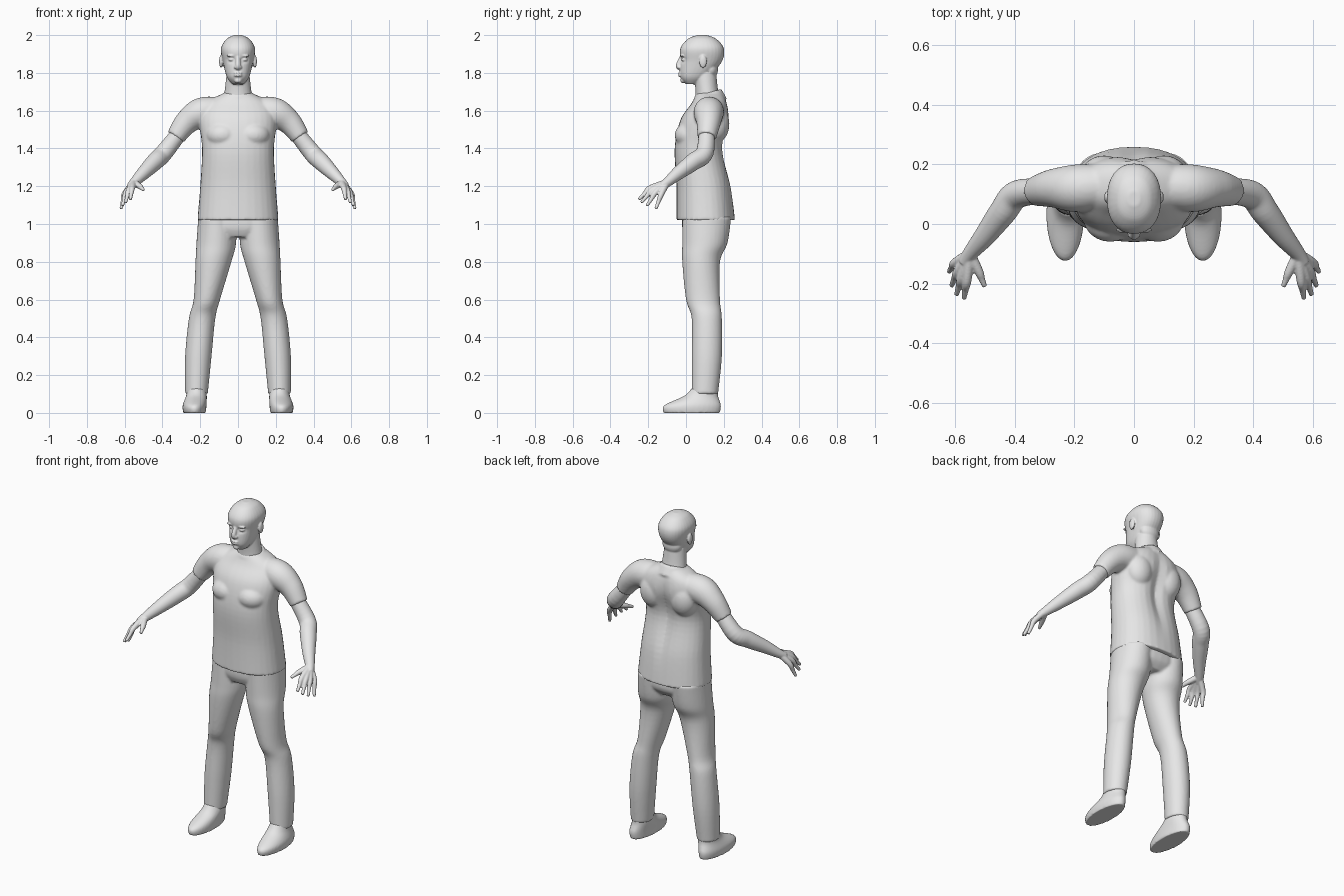
import bpy
import bmesh
import math
from mathutils import Vector, Matrix

default_cube = bpy.data.objects.get("Cube")
if default_cube:
    bpy.data.objects.remove(default_cube, do_unlink=True)

shade = (0.8, 0.8, 0.8, 1)
grey = bpy.data.materials.new("light_grey")
grey.use_nodes = True
grey.diffuse_color = shade
grey.node_tree.nodes["Principled BSDF"].inputs["Base Color"].default_value = shade


def spline(points, steps):
    """Catmull-Rom interpolation through tuples of numbers."""
    points = [Vector(point) for point in points]
    points = [points[0]] + points + [points[-1]]
    result = []
    for before, start, end, after in zip(points, points[1:], points[2:], points[3:]):
        leave, arrive = (end - before) / 2, (after - start) / 2
        for step in range(steps):
            t = step / steps
            ease = t * t * (3 - t - t)
            result.append(start.lerp(end, ease) + leave * t * (1 - t) ** 2 - arrive * t * t * (1 - t))
    return result + [points[-1]]


def loft(bm, sections, level=True, power=2, sides=32, steps=6):
    """Skin rings given as (x, y, z, half width, half depth)."""
    sections = spline(sections, steps)
    centres = [Vector(section[:3]) for section in sections]
    rings = []
    for index, (centre, section) in enumerate(zip(centres, sections)):
        across, along = Vector((1, 0, 0)), Vector((0, 1, 0))
        if not level:
            following = centres[min(index + 1, len(centres) - 1)]
            tangent = (following - centres[max(index - 1, 0)]).normalized()
            across = along.cross(tangent).normalized()
            along = tangent.cross(across)
        ring = []
        for side in range(sides):
            c, s = math.cos(math.tau * side / sides), math.sin(math.tau * side / sides)
            u = math.copysign(abs(c) ** (2 / power), c) * section[3]
            v = math.copysign(abs(s) ** (2 / power), s) * section[4]
            ring.append(bm.verts.new(centre + across * u + along * v))
        rings.append(ring)
    for lower, upper in zip(rings, rings[1:]):
        for k in range(sides):
            bm.faces.new((lower[k - 1], lower[k], upper[k], upper[k - 1]))
    bm.faces.new(rings[0])
    bm.faces.new(rings[-1])


def body(bm, rows):
    """Centred level rings given as (z, front y, back y, half width)."""
    loft(bm, [(0, (front + back) / 2, z, width, (back - front) / 2)
              for z, front, back, width in rows], power=2.25)


def tube(bm, points):
    """Round limb given as (x, y, z, radius)."""
    loft(bm, [(*point, point[-1]) for point in points], level=False)


def mirrored(side, rows):
    return [(side * row[0], *row[1:]) for row in rows]


def blob(bm, centre, size):
    matrix = Matrix.Translation(centre) @ Matrix.Diagonal((*size, 1))
    bmesh.ops.create_uvsphere(bm, u_segments=24, v_segments=16, radius=1, matrix=matrix)


def dent(bm, centre, size, push):
    """Push nearby vertices along y with a soft falloff."""
    for vert in bm.verts:
        distance = sum(((a - b) / c) ** 2 for a, b, c in zip(vert.co, centre, size))
        vert.co.y += push * math.exp(-distance)


def finish(bm, name, voxel, smooth=3):
    """Fuse the pieces into one smooth skin."""
    bmesh.ops.recalc_face_normals(bm, faces=bm.faces)
    mesh = bpy.data.meshes.new(name)
    bm.to_mesh(mesh)
    bm.free()
    mesh.materials.append(grey)
    part = bpy.data.objects.new(name, mesh)
    bpy.context.collection.objects.link(part)
    fuse = part.modifiers.new("fuse", 'REMESH')
    fuse.mode = 'VOXEL'
    fuse.voxel_size = voxel
    fuse.use_smooth_shade = True
    soften = part.modifiers.new("soften", 'SMOOTH')
    soften.factor = 0.5
    soften.iterations = smooth


# Head with eyes, brows, ears, nose, lips and neck
bm = bmesh.new()
body(bm, [(1.74, 0, .06, .03), (1.78, -.03, .12, .06), (1.86, -.03, .19, .08),
          (1.93, -.03, .2, .09), (1.98, .01, .16, .06), (2, .06, .11, .02)])
for side in (1, -1):
    eye = Vector((side * .034, -.01, 1.87))
    dent(bm, eye, (.02, .05, .015), .014)
    blob(bm, eye, (.017, .015, .009))
    blob(bm, eye + Vector((0, -.01, .02)), (.026, .011, .006))
    blob(bm, (side * .09, .09, 1.86), (.01, .02, .034))
    blob(bm, (side * .014, -.036, 1.83), (.008, .01, .008))
tube(bm, [(0, -.02, 1.89, .01), (0, -.04, 1.84, .014), (0, -.03, 1.82, .01)])
for lip_height in (1.786, 1.799):
    blob(bm, (0, -.032, lip_height), (.022, .01, .006))
blob(bm, (0, -.015, 1.76), (.02, .015, .015))
blob(bm, (0, .13, 1.82), (.06, .04, .05))
loft(bm, [(0, .12, 1.64, .08, .07), (0, .11, 1.71, .07, .06), (0, .1, 1.8, .06, .06)])
finish(bm, "head", 0.0045, 2)

# Shirt with spine groove, chest, shoulder blades, sleeves and collar
bm = bmesh.new()
body(bm, [(1.02, -.05, .26, .215), (1.2, -.05, .24, .2), (1.4, -.06, .2, .19),
          (1.55, -.03, .23, .205), (1.64, .03, .22, .17), (1.7, .06, .19, .06)])
dent(bm, (0, .24, 1.42), (.04, .1, .2), -.03)
for side in (1, -1):
    blob(bm, (side * .08, .02, 1.47), (.09, .08, .07))
    blob(bm, (side * .1, .16, 1.53), (.08, .07, .1))
    tube(bm, mirrored(side, [(.08, .13, 1.6, .07), (.19, .12, 1.59, .08),
                             (.27, .12, 1.54, .065), (.33, .11, 1.46, .05)]))
tube(bm, [(0, .13, 1.64, .09), (0, .115, 1.695, .075)])
finish(bm, "shirt", 0.008)

# Trousers with hips and two legs
bm = bmesh.new()
body(bm, [(.93, 0, .19, .15), (.98, -.02, .23, .2), (1.06, -.02, .23, .2)])
for side in (1, -1):
    loft(bm, mirrored(side, [(.11, .11, 1.04, .1, .13), (.115, .1, .9, .105, .12),
                             (.13, .08, .8, .095, .1), (.165, .09, .6, .07, .09),
                             (.19, .11, .5, .07, .08), (.21, .11, .3, .07, .08),
                             (.22, .1, .1, .06, .07)]))
finish(bm, "trousers", 0.008)

for side, label in ((1, "left"), (-1, "right")):
    # Shoe
    bm = bmesh.new()
    loft(bm, mirrored(side, [(.23, .03, 0, .06, .15), (.23, .035, .04, .063, .15),
                             (.22, .08, .09, .055, .09), (.22, .1, .13, .05, .07)]))
    finish(bm, label + "_shoe", 0.006)

    # Arm
    bm = bmesh.new()
    tube(bm, mirrored(side, [(.28, .11, 1.52, .04), (.39, .1, 1.38, .047), (.44, .04, 1.33, .046),
                             (.5, -.04, 1.27, .036), (.55, -.1, 1.22, .025), (.57, -.13, 1.2, .02)]))

    # Hand: four fanned fingers and a thumb, each running from the wrist
    wrist = Vector((.55, -.1, 1.22))
    first_knuckle, last_knuckle = Vector((.56, -.19, 1.19)), Vector((.6, -.13, 1.16))
    first_tip, last_tip = Vector((.57, -.25, 1.13)), Vector((.62, -.16, 1.08))
    digits = [(Vector((.52, -.16, 1.2)), Vector((.5, -.21, 1.18)))]
    for finger in range(4):
        fan = finger / 3
        reach = Vector((.01, -.02, 0)) * math.sin(math.pi * fan)
        digits.append((first_knuckle.lerp(last_knuckle, fan) + reach / 2,
                       first_tip.lerp(last_tip, fan) + reach))
    for knuckle, tip in digits:
        path = [(wrist, .018), (knuckle, .015), (knuckle.lerp(tip, 0.5), .011), (tip, .008)]
        tube(bm, mirrored(side, [(*point, radius) for point, radius in path]))
    finish(bm, label + "_arm", 0.004, 2)
